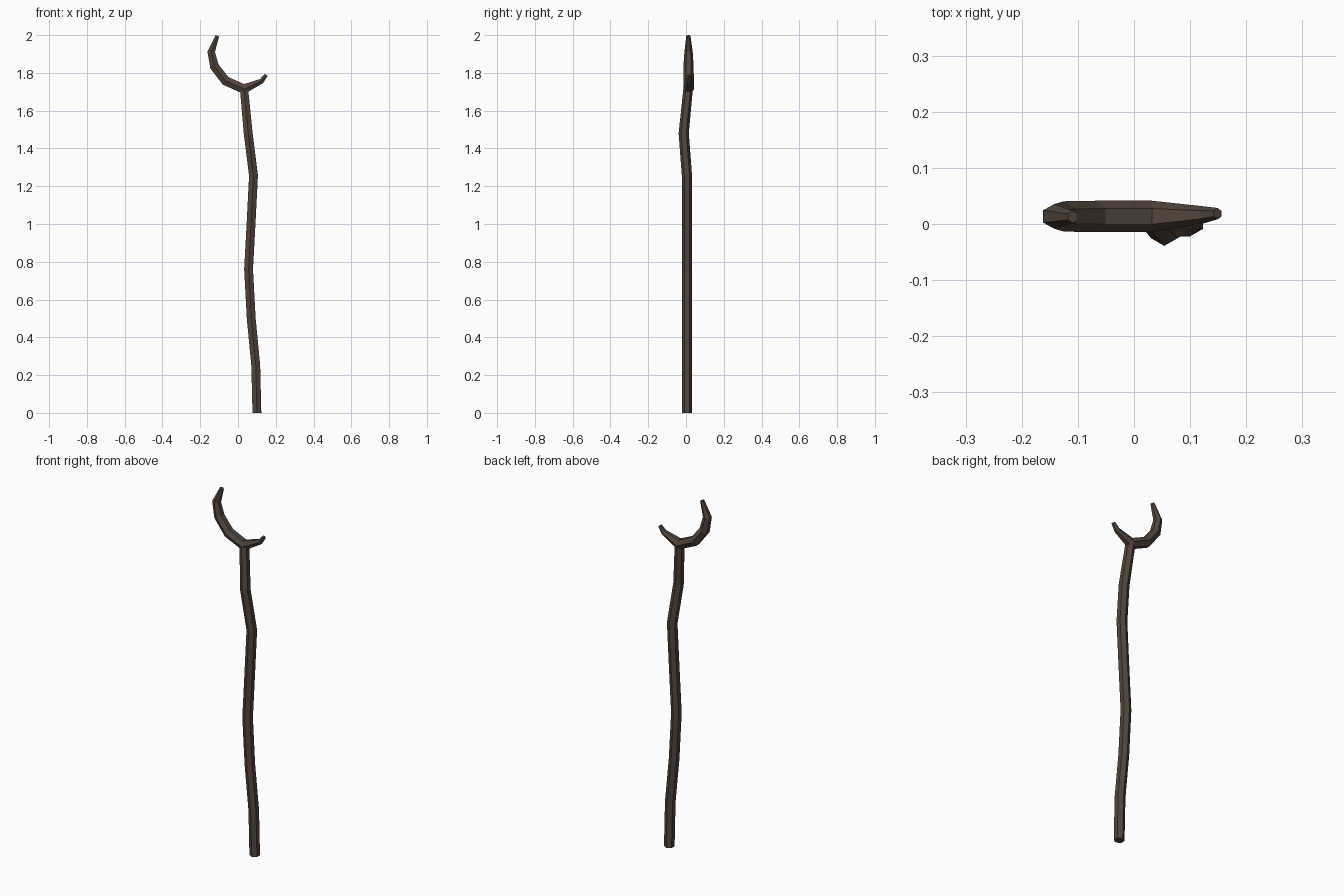
import bpy, bmesh, math
from mathutils import Vector

if "Cube" in bpy.data.objects:
    bpy.data.objects.remove(bpy.data.objects["Cube"])

wood = bpy.data.materials.new("dark_wood")
wood.diffuse_color = (0.085, 0.06, 0.045, 1)
wood.use_nodes = True
wood.node_tree.nodes["Principled BSDF"].inputs["Base Color"].default_value = wood.diffuse_color


def hex_sweep(name, path, first_dir=None):
    """Six-sided tapered limb along path points (x, y, z, radius), mitred at bends."""
    pts = [Vector(p[:3]) for p in path]
    bm = bmesh.new()
    rings = []
    for i, p in enumerate(pts):
        a = (p - pts[i - 1]).normalized() if i else None
        b = (pts[i + 1] - p).normalized() if i < len(pts) - 1 else None
        if a is None:
            t, stretch = first_dir or b, 1
        elif b is None:
            t, stretch = a, 1
        else:
            t = (a + b).normalized()
            stretch = 1 / max(t.dot(a), 0.5)
        v = Vector((0, 1, 0)).cross(t).normalized()   # in the xz plane
        u = t.cross(v)                                # close to the y axis
        r = path[i][3]
        rings.append([bm.verts.new(p + u * r * math.cos(k * math.pi / 3)
                                   + v * r * stretch * math.sin(k * math.pi / 3))
                      for k in range(6)])
    for lo, hi in zip(rings, rings[1:]):
        for k in range(6):
            n = (k + 1) % 6
            bm.faces.new((lo[k], lo[n], hi[n], hi[k]))
    bm.faces.new(rings[0])
    bm.faces.new(rings[-1])
    bmesh.ops.recalc_face_normals(bm, faces=bm.faces)
    mesh = bpy.data.meshes.new(name)
    bm.to_mesh(mesh)
    bm.free()
    mesh.materials.append(wood)
    obj = bpy.data.objects.new(name, mesh)
    bpy.context.collection.objects.link(obj)
    return obj


# Crooked shaft
R = 0.027
hex_sweep("shaft", [
    (0.100, 0.005, 0.00, R), (0.094, 0.005, 0.25, R), (0.070, 0.005, 0.50, R),
    (0.056, 0.005, 0.76, R), (0.069, 0.005, 1.00, R), (0.082, 0.005, 1.255, R),
    (0.054, -0.012, 1.48, R), (0.032, 0.011, 1.715, 0.025)], Vector((0, 0, 1)))

# Curved crescent head, long horn on the left and short one on the right
Y = 0.0135
hex_sweep("crescent_head", [
    (-0.109, Y - 0.001, 1.996, 0.011), (-0.142, Y, 1.912, 0.022),
    (-0.125, Y, 1.835, 0.027), (-0.066, Y, 1.758, 0.028),
    (0.032, Y, 1.714, 0.028), (0.125, Y + 0.003, 1.757, 0.015),
    (0.149, Y + 0.005, 1.789, 0.010)])
